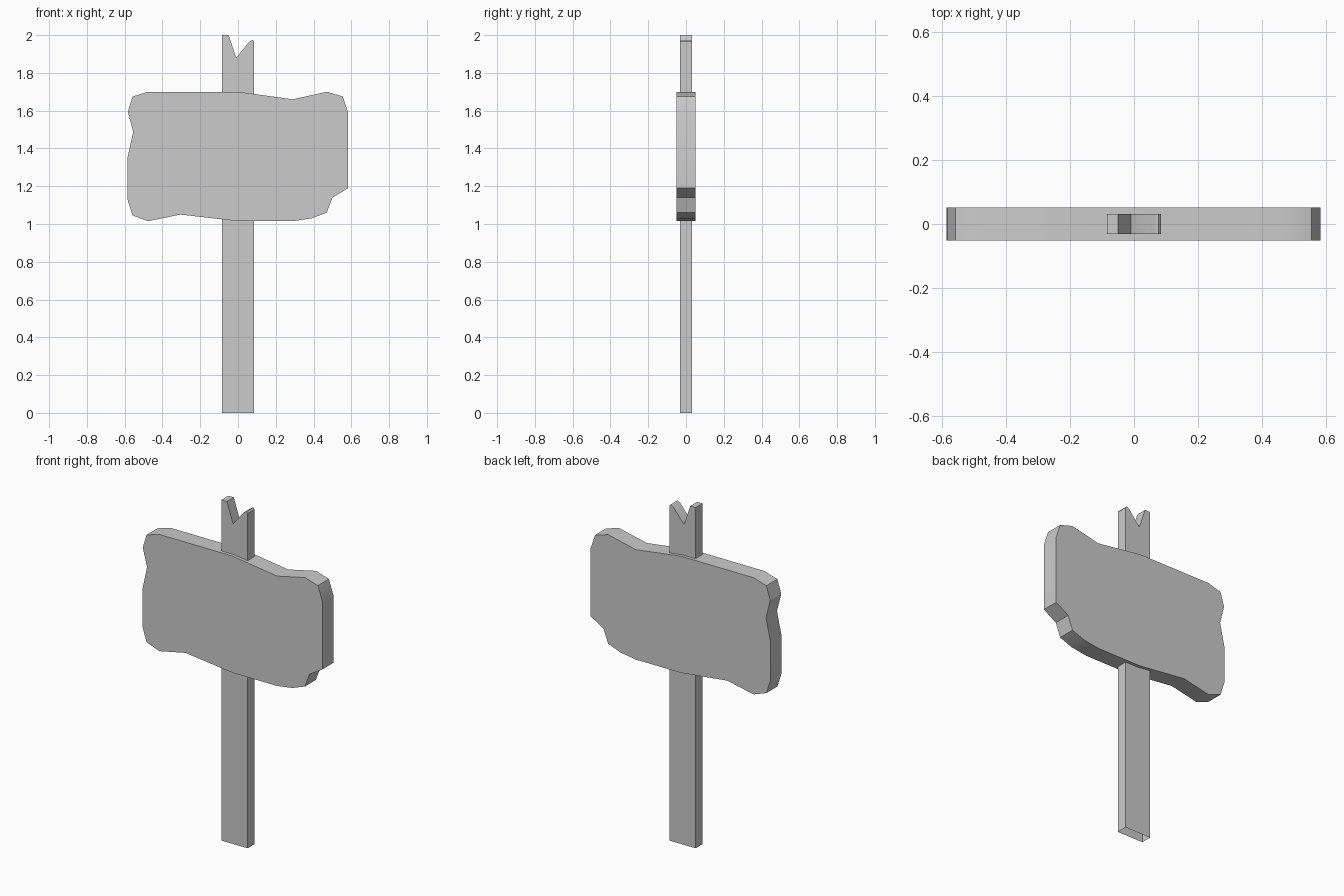
import bpy, bmesh
from mathutils import Vector

if "Cube" in bpy.data.objects:
    bpy.data.objects.remove(bpy.data.objects["Cube"])


def plank(name, outline, half_depth, open_bottom=False):
    """Extrude an x/z outline along y into a plank."""
    bm = bmesh.new()
    face = bm.faces.new([bm.verts.new((x, -half_depth, z)) for x, z in outline])
    ext = bmesh.ops.extrude_face_region(bm, geom=[face], use_keep_orig=True)
    new_verts = [g for g in ext["geom"] if isinstance(g, bmesh.types.BMVert)]
    bmesh.ops.translate(bm, verts=new_verts, vec=Vector((0, 2 * half_depth, 0)))
    bmesh.ops.recalc_face_normals(bm, faces=bm.faces)
    if open_bottom:
        low = [f for f in bm.faces if all(v.co.z < 0.001 for v in f.verts)]
        bmesh.ops.delete(bm, geom=low, context="FACES_ONLY")
    mesh = bpy.data.meshes.new(name)
    bm.to_mesh(mesh)
    bm.free()
    obj = bpy.data.objects.new(name, mesh)
    bpy.context.collection.objects.link(obj)
    bpy.context.view_layer.objects.active = obj
    obj.select_set(True)
    bpy.ops.object.shade_smooth_by_angle(angle=0.52)
    obj.select_set(False)
    return obj


# Post with a splintered, notched top and an open underside
plank("post", [
    (-0.085, 0), (0.085, 0), (0.085, 1.965), (0.077, 1.975), (0.06, 1.965),
    (-0.01, 1.88), (-0.05, 2.0), (-0.085, 2.0),
], 0.032, open_bottom=True)

# Rough-edged sign board
plank("sign_board", [
    (-0.475, 1.70), (0, 1.70), (0.29, 1.66), (0.47, 1.70), (0.555, 1.675),
    (0.583, 1.59), (0.583, 1.19), (0.50, 1.14), (0.47, 1.06), (0.39, 1.03),
    (0.29, 1.015), (0, 1.015), (-0.305, 1.05), (-0.475, 1.015),
    (-0.558, 1.045), (-0.585, 1.13), (-0.585, 1.35), (-0.555, 1.487),
    (-0.583, 1.595), (-0.558, 1.675),
], 0.051)
